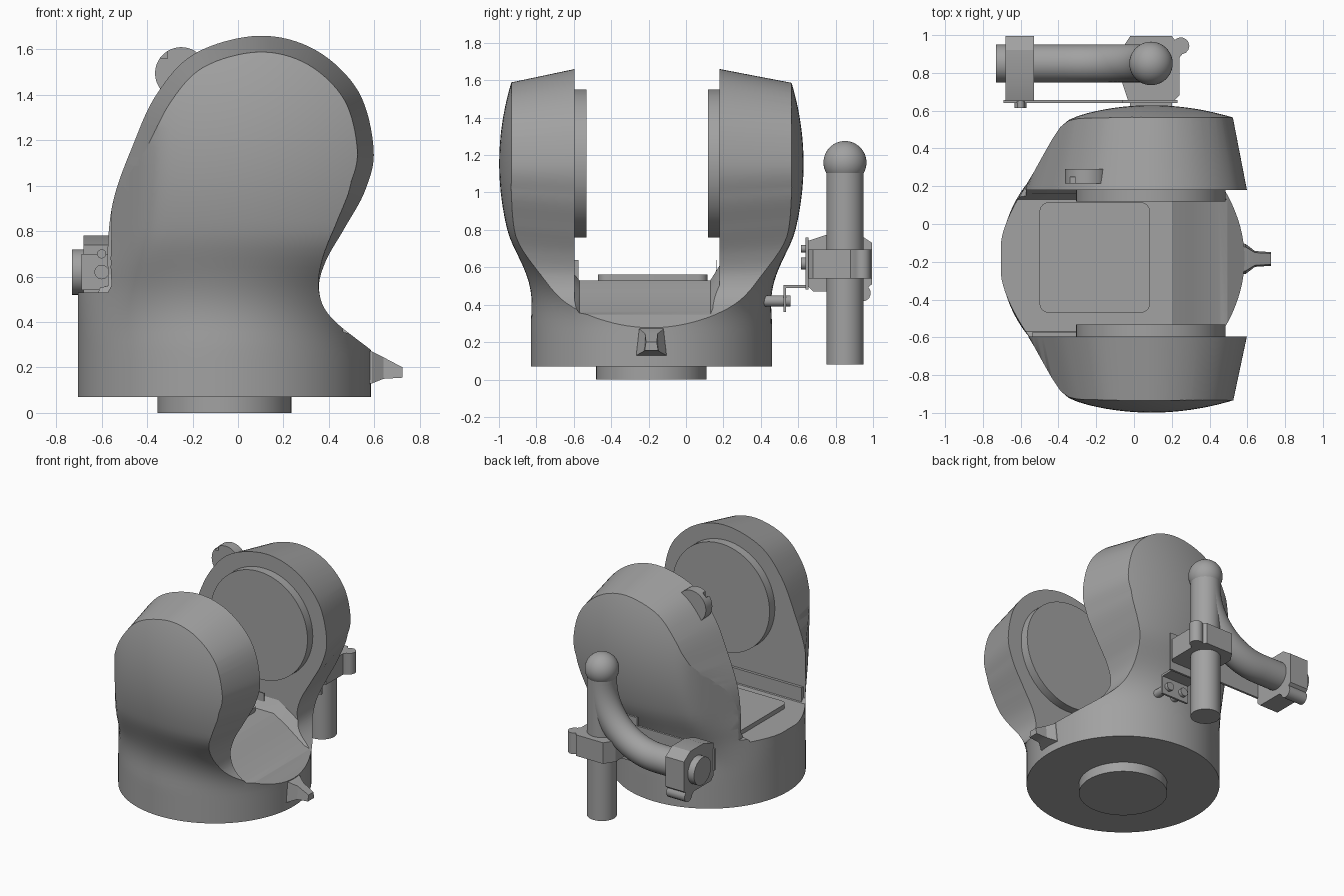
import bpy, bmesh, math
from math import pi, cos, sin, sqrt
from mathutils import Vector, Matrix

if "Cube" in bpy.data.objects:
    bpy.data.objects.remove(bpy.data.objects["Cube"])

grey = bpy.data.materials.new("satin_grey")
grey.use_nodes = True
GREY = (0.36, 0.36, 0.36, 1)
grey.diffuse_color = GREY
grey.node_tree.nodes["Principled BSDF"].inputs["Base Color"].default_value = GREY

MID = -0.185            # y of the fork's middle
HUB = (0.088, 1.155)    # x, z of the pivot axis


def finish(name, bm, angle=30):
    bmesh.ops.recalc_face_normals(bm, faces=bm.faces)
    me = bpy.data.meshes.new(name)
    bm.to_mesh(me)
    bm.free()
    ob = bpy.data.objects.new(name, me)
    bpy.context.collection.objects.link(ob)
    me.materials.append(grey)
    smooth(ob, angle)
    return ob


def activate(ob):
    bpy.ops.object.select_all(action="DESELECT")
    ob.select_set(True)
    bpy.context.view_layer.objects.active = ob


def smooth(ob, angle=30):
    activate(ob)
    bpy.ops.object.shade_smooth_by_angle(angle=math.radians(angle))


def loft(name, rings, angle=30):
    """Closed solid through rings of equal point count."""
    bm = bmesh.new()
    vs = [[bm.verts.new(p) for p in r] for r in rings]
    n = len(vs[0])
    for a, b in zip(vs, vs[1:]):
        for i in range(n):
            bm.faces.new((a[i], a[(i + 1) % n], b[(i + 1) % n], b[i]))
    bm.faces.new(vs[0])
    bm.faces.new(vs[-1][::-1])
    return finish(name, bm, angle)


def rod(name, start, end, r, seg=48):
    a, b = Vector(start), Vector(end)
    bm = bmesh.new()
    m = Matrix.Translation((a + b) / 2) @ (b - a).to_track_quat("Z", "Y").to_matrix().to_4x4()
    bmesh.ops.create_cone(bm, cap_ends=True, segments=seg, radius1=r, radius2=r,
                          depth=(b - a).length, matrix=m)
    return finish(name, bm)


def box(name, lo, hi, round_up=0):
    (x0, y0, z0), (x1, y1, z1) = lo, hi
    base = [(x0, y0), (x1, y0), (x1, y1), (x0, y1)]
    if round_up:
        base = [(cx + round_up * cos(k * pi / 12), cy + round_up * sin(k * pi / 12))
                for q, (cx, cy) in enumerate([(x1 - round_up, y1 - round_up), (x0 + round_up, y1 - round_up),
                                              (x0 + round_up, y0 + round_up), (x1 - round_up, y0 + round_up)])
                for k in range(q * 6, q * 6 + 7)]
    return loft(name, [[(x, y, z) for x, y in base] for z in (z0, z1)])


def boolean(ob, other, op):
    m = ob.modifiers.new(op, "BOOLEAN")
    m.operation, m.solver, m.object = op, "EXACT", other
    activate(ob)
    bpy.ops.object.modifier_apply(modifier=m.name)
    bpy.data.objects.remove(other)


def spline(pts, steps=8):
    """Catmull-Rom curve through the points."""
    p = [Vector(q) for q in pts]
    p = [2 * p[0] - p[1]] + p + [2 * p[-1] - p[-2]]
    out = []
    for a, b, c, d in zip(p, p[1:], p[2:], p[3:]):
        for k in range(steps):
            t = k / steps
            out.append(0.5 * (2 * b + (c - a) * t + (2 * a - 5 * b + 4 * c - d) * t * t
                              + (3 * b - a - 3 * c + d) * t ** 3))
    return out + [p[-2]]


def ease(a, b, v):
    t = min(1, max(0, (v - a) / (b - a)))
    return t * t * (3 - 2 * t)


# Fork hull: round base that swells into two domed outer cheeks
def hull_ring(z, n=48):
    w = ease(0.28, 0.8, z)
    half = 0.645 + 0.1 * ease(0.55, 0.8, z)
    front, back = [], []
    for i in range(n + 1):
        t = pi * i / n
        x = -0.06 - half * cos(t)
        dome = 0.815 - ((x - HUB[0]) ** 2 + (z - HUB[1]) ** 2) / 2.9
        side = 0.41 + 1.85 * (x + 0.56)
        dome = 0.5 * (dome + side - sqrt((dome - side) ** 2 + 0.004))
        h = max(0.004, w * dome + (1 - w) * 0.645 * sin(t))
        front.append((x, MID - h, z))
        back.append((x, MID + h, z))
    return front + back[::-1]


fork = loft("fork_body", [hull_ring(0.07 + 1.63 * k / 40) for k in range(41)])

# Side outline of the arms, drafted inwards towards the outer cheeks
outline = spline([(-0.572, 0.56), (-0.572, 0.76), (-0.545, 0.95), (-0.47, 1.16), (-0.36, 1.4),
                  (-0.19, 1.582), (0.09, 1.66), (0.34, 1.598), (0.53, 1.415), (0.597, 1.16),
                  (0.56, 0.98), (0.47, 0.815), (0.385, 0.665), (0.357, 0.54),
                  (0.41, 0.42), (0.6, 0.265)])
outline = [tuple(p) for p in outline] + [(0.75, 0.2), (0.75, 0.0), (-0.75, 0.0), (-0.75, 0.53), (-0.69, 0.53)]


def arm_ring(y, s):
    ring = []
    for x, z in outline:
        k = 1 - s * min(1, max(0, (z - 0.5) / 0.5))
        ring.append((HUB[0] + (x - HUB[0]) * k, y, HUB[1] + (z - HUB[1]) * k))
    return ring


boolean(fork, loft("outline_cutter", [arm_ring(-1.05, 0.19), arm_ring(-0.595, 0),
                                      arm_ring(0.18, 0), arm_ring(0.68, 0.19)]), "INTERSECT")


# Gap between the arms, with chamfered floor edges and a sloping lip
def gap_ring(x, z):
    return [(x, y, h) for y, h in ((-0.595, 2), (-0.595, z + 0.03), (-0.57, z),
                                   (0.13, z), (0.18, z + 0.08), (0.18, 2))]


boolean(fork, loft("gap_cutter", [gap_ring(*s) for s in
                                  ((-1, 0.53), (0.2, 0.53), (0.3, 0.47), (0.45, 0.36), (1, 0.2))]), "DIFFERENCE")
smooth(fork, 28)

rod("base_spigot", (-0.06, MID, 0), (-0.06, MID, 0.08), 0.295, 64)
box("floor_panel", (-0.5, -0.47, 0.52), (0.085, 0.115, 0.562), 0.05)

# Pivot discs and the thin collars behind them
for side, y, d in (("front", -0.595, 1), ("back", 0.18, -1)):
    rod(side + "_pivot_disc", (HUB[0], y - 0.02 * d, HUB[1]), (HUB[0], y + 0.062 * d, HUB[1]), 0.396, 80)
    box(side + "_arm_pad", (-0.54, y - 0.02, 0.52), (0.1, y + 0.018 * d + 0.002, 0.64))

# Pointer at the base
loft("pointer", [[(x, MID - w, lo), (x, MID + w, lo), (x, MID + w * 0.8, hi), (x, MID - w * 0.8, hi)]
                 for x, w, lo, hi in ((0.54, 0.085, 0.12, 0.29), (0.59, 0.08, 0.13, 0.27),
                                      (0.64, 0.042, 0.15, 0.245), (0.725, 0.036, 0.155, 0.2))], 20)

# Notched lug on the back arm
lug = rod("cable_lug", (-0.25, 0.215, 1.495), (-0.25, 0.29, 1.495), 0.115)
boolean(lug, box("notch_cutter", (-0.34, 0.2, 1.56), (-0.31, 0.25, 1.7)), "DIFFERENCE")
smooth(lug)

# Handle: straight post, ball top and a bent tube
PX, PY, TZ = 0.09, 0.85, 0.62
rod("handle_post", (PX, PY, 0.08), (PX, PY, 1.16), 0.1)
bm = bmesh.new()
bmesh.ops.create_uvsphere(bm, u_segments=40, v_segments=24, radius=0.115,
                          matrix=Matrix.Translation((PX, PY, 1.16)))
finish("handle_ball", bm)
R = 0.46
path = [(PX, 1.14, 0)]
path += [(PX - R + R * cos(a), TZ + R - R * sin(a), a) for a in (pi / 2 * k / 20 for k in range(21))]
path += [(-0.73, TZ, pi / 2)]
loft("bent_handle", [[(x + 0.1 * cos(t) * cos(a), PY + 0.1 * sin(t), z - 0.1 * cos(t) * sin(a))
                      for t in (2 * pi * k / 40 for k in range(40))] for x, z, a in path])

# Two matching clamps: a = sideways offset, b = y
clamp = [(-0.12, 0.65), (-0.16, 0.77), (-0.16, 0.92), (-0.11, 0.995), (0.11, 0.995)]
clamp += [(0.158 + 0.045 * cos(t), 0.943 + 0.045 * sin(t)) for t in (pi * (0.75 - 0.15 * k) for k in range(9))]
clamp += [(0.15, 0.88), (0.15, 0.68), (0.12, 0.65)]
loft("post_clamp", [[(PX + a, b, z) for a, b in clamp] for z in (0.54, 0.695)])
loft("bent_handle_clamp", [[(x, b, TZ - a) for a, b in clamp] for x in (-0.68, -0.53)])

# Mounting plate, bracket and fixings
box("mounting_plate", (-0.69, 0.64, 0.54), (0.23, 0.656, 0.7))
box("plate_tab", (-0.06, 0.64, 0.48), (0.23, 0.656, 0.76))
box("bracket_shelf", (-0.02, 0.53, 0.49), (0.2, 0.65, 0.505))
box("bracket_foot", (-0.02, 0.52, 0.36), (0.2, 0.535, 0.505))
for x in (0.03, 0.15):
    rod("bracket_bolt", (x, 0.4, 0.42), (x, 0.56, 0.42), 0.03, 20)
for z in (0.62, 0.7):
    rod("plate_screw", (-0.6, 0.615, z), (-0.6, 0.66, z), 0.032 if z < 0.65 else 0.02, 20)
